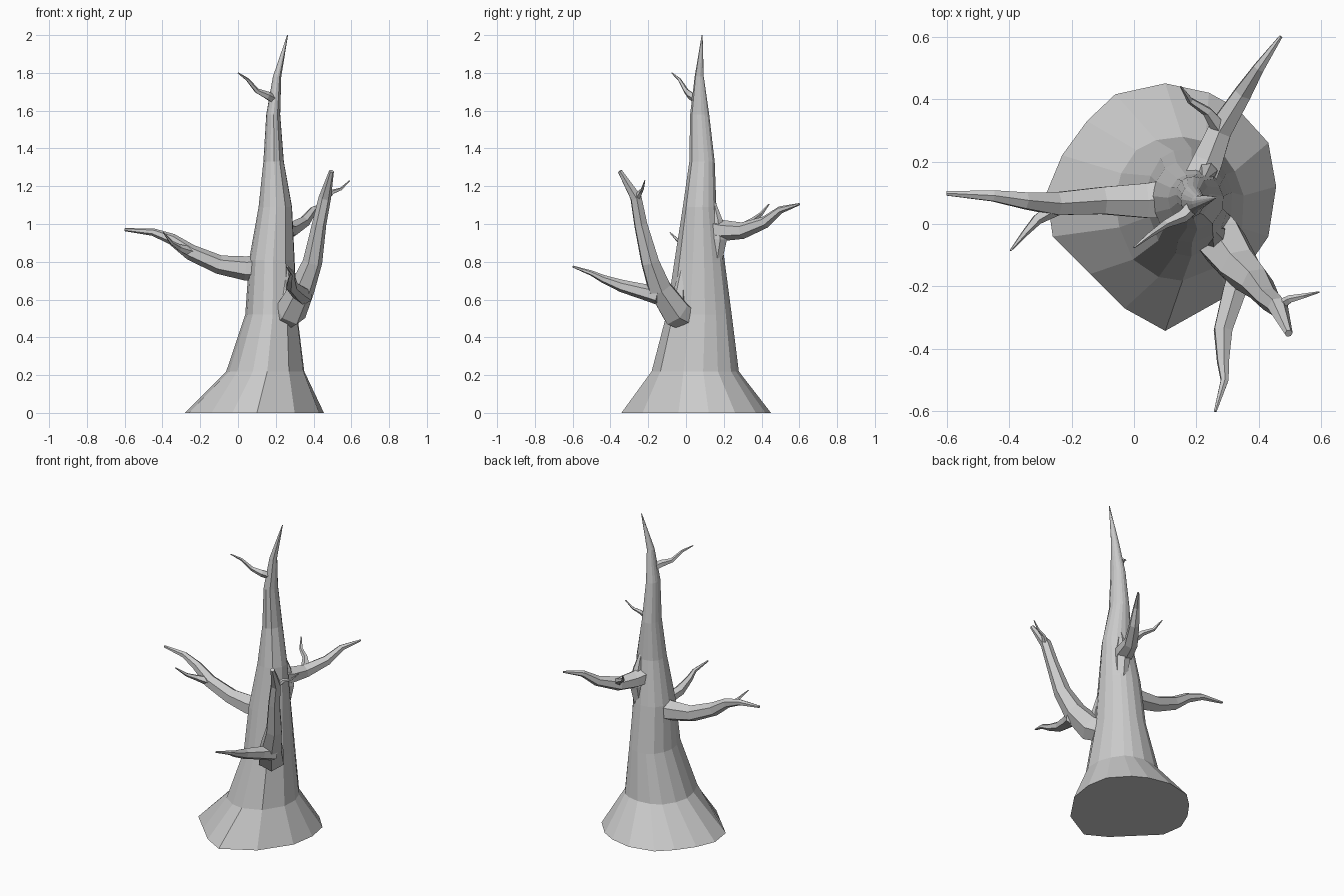
import bpy, bmesh, math, random
from mathutils import Vector

random.seed(4)


def loft(name, rings):
    """Skin a list of equal-length point rings and cap both ends."""
    bm = bmesh.new()
    loops = [[bm.verts.new(p) for p in ring] for ring in rings]
    n = len(loops[0])
    for a, b in zip(loops, loops[1:]):
        for i in range(n):
            j = (i + 1) % n
            bm.faces.new((a[i], a[j], b[j], b[i]))
    bm.faces.new(loops[0][::-1])
    bm.faces.new(loops[-1])
    bmesh.ops.recalc_face_normals(bm, faces=bm.faces)
    mesh = bpy.data.meshes.new(name)
    bm.to_mesh(mesh)
    bm.free()
    obj = bpy.data.objects.new(name, mesh)
    bpy.context.collection.objects.link(obj)
    return obj


def limb(name, path, sides=6):
    """Tapered tube through (x, y, z, radius) points."""
    pts = [Vector(p[:3]) for p in path]
    rings, side = [], None
    for i, p in enumerate(pts):
        t = (pts[min(i + 1, len(pts) - 1)] - pts[max(i - 1, 0)]).normalized()
        if side is None:
            side = t.cross(Vector((0, 0, 1)))
            if side.length < 0.1:
                side = Vector((1, 0, 0))
        side = (side - t * side.dot(t)).normalized()
        up = t.cross(side)
        r = path[i][3]
        rings.append([p + r * (math.cos(a) * side + math.sin(a) * up)
                      for a in (math.tau * (k + 0.5) / sides for k in range(sides))])
    return loft(name, rings)


# Trunk: irregular flared foot, then elliptical rings up to the tip
foot = [(0.455, 0.12), (0.43, 0.26), (0.33, 0.37), (0.24, 0.42), (0.10, 0.45),
        (-0.06, 0.415), (-0.15, 0.33), (-0.23, 0.22), (-0.28, 0.10), (-0.26, -0.04),
        (-0.14, -0.16), (-0.03, -0.27), (0.10, -0.342), (0.30, -0.23), (0.43, -0.04)]
# x min, x max, y min, y max, z
sections = [(-0.06, 0.36, -0.19, 0.29, 0.22), (0.04, 0.32, -0.11, 0.25, 0.52),
            (0.06, 0.305, -0.065, 0.21, 0.81), (0.11, 0.29, -0.02, 0.165, 1.09),
            (0.135, 0.245, 0.015, 0.155, 1.33), (0.15, 0.225, 0.02, 0.125, 1.58),
            (0.185, 0.23, 0.045, 0.095, 1.78), (0.26, 0.265, 0.083, 0.088, 2.0)]
angles = [math.atan2(y - 0.055, x - 0.09) for x, y in foot]
wobble = [random.uniform(0.95, 1.04) for _ in foot]
rings = [[(x, y, 0) for x, y in foot]]
for x0, x1, y0, y1, z in sections:
    rings.append([((x0 + x1) / 2 + (x1 - x0) / 2 * w * math.cos(a),
                   (y0 + y1) / 2 + (y1 - y0) / 2 * w * math.sin(a), z)
                  for a, w in zip(angles, wobble)])
loft("trunk", rings)

# Left branch and its twig
limb("left_branch", [(0.10, 0.08, 0.765, 0.07), (0.04, 0.075, 0.765, 0.064),
                     (-0.10, 0.075, 0.785, 0.05), (-0.25, 0.065, 0.85, 0.042),
                     (-0.35, 0.075, 0.92, 0.03), (-0.45, 0.09, 0.957, 0.02),
                     (-0.60, 0.098, 0.97, 0.008)])
limb("left_twig", [(-0.24, 0.06, 0.85, 0.03), (-0.31, 0.015, 0.875, 0.018),
                   (-0.35, -0.03, 0.90, 0.011), (-0.395, -0.085, 0.955, 0.003)], 5)

# Tall front-right branch, its twig and the forward branch at its root
limb("right_branch", [(0.22, 0.03, 0.49, 0.07), (0.28, -0.055, 0.535, 0.085),
                      (0.34, -0.14, 0.66, 0.068), (0.395, -0.19, 0.80, 0.052),
                      (0.43, -0.24, 1.00, 0.038), (0.46, -0.265, 1.14, 0.033),
                      (0.495, -0.35, 1.28, 0.013)])
limb("right_twig", [(0.46, -0.265, 1.13, 0.02), (0.50, -0.24, 1.17, 0.013),
                    (0.545, -0.23, 1.185, 0.008), (0.592, -0.218, 1.23, 0.003)], 5)
limb("forward_branch", [(0.35, -0.14, 0.62, 0.05), (0.32, -0.22, 0.64, 0.042),
                        (0.285, -0.34, 0.672, 0.033), (0.285, -0.44, 0.71, 0.021),
                        (0.29, -0.50, 0.74, 0.014), (0.26, -0.60, 0.775, 0.005)])

# Back branch and its twig
limb("back_branch", [(0.20, 0.12, 0.98, 0.06), (0.235, 0.20, 0.965, 0.055),
                     (0.275, 0.30, 0.965, 0.044), (0.35, 0.42, 1.01, 0.032),
                     (0.40, 0.50, 1.075, 0.02), (0.47, 0.60, 1.105, 0.006)])
limb("back_twig", [(0.28, 0.30, 0.975, 0.03), (0.235, 0.36, 1.02, 0.017),
                   (0.18, 0.395, 1.05, 0.011), (0.15, 0.44, 1.105, 0.003)], 5)

# Small twig near the top
limb("top_twig", [(0.19, 0.06, 1.66, 0.025), (0.155, 0.025, 1.68, 0.022),
                  (0.10, 0.0, 1.705, 0.014), (0.05, -0.035, 1.765, 0.009),
                  (0.0, -0.075, 1.80, 0.003)], 5)

# Bark ridges where branches flow into the trunk
limb("front_ridge", [(0.25, -0.04, 0.50, 0.055), (0.255, -0.035, 0.62, 0.04),
                     (0.25, -0.015, 0.80, 0.005)])
limb("back_ridge", [(0.225, 0.15, 0.75, 0.03), (0.235, 0.175, 0.92, 0.045),
                    (0.235, 0.165, 1.02, 0.03), (0.225, 0.145, 1.12, 0.01)])
